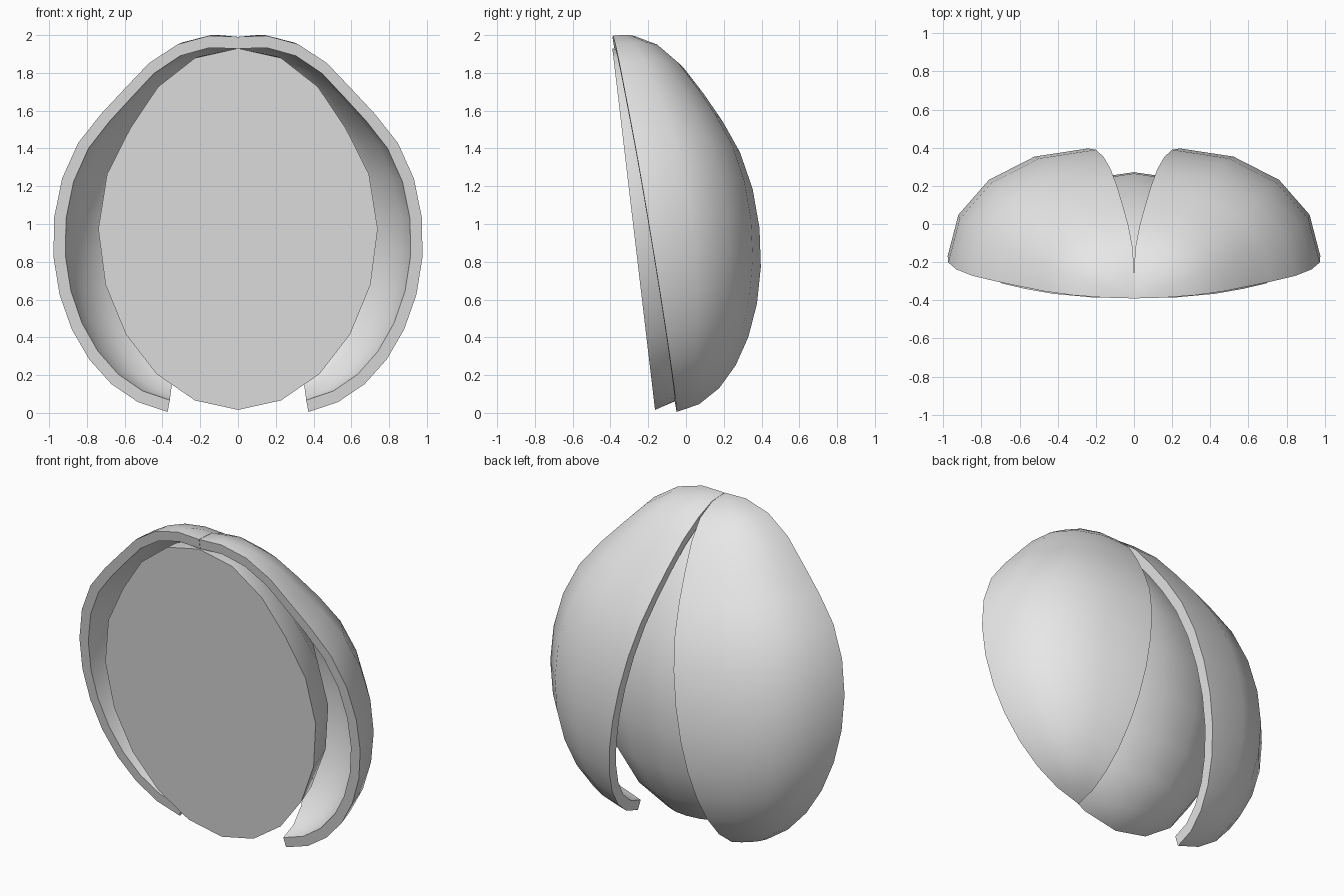
import bpy, bmesh, math
from mathutils import Vector

if "Cube" in bpy.data.objects:
    bpy.data.objects.remove(bpy.data.objects["Cube"])

grey = bpy.data.materials.new("plain grey")
grey.diffuse_color = (0.8, 0.8, 0.8, 1)
grey.use_nodes = True
grey.node_tree.nodes["Principled BSDF"].inputs["Base Color"].default_value = grey.diffuse_color


def shoulder(t, amount):
    """Radius factor: slightly flattened all round, more so at the upper shoulder."""
    d = (math.degrees(t) - 52) / 18
    return 1 - amount * math.exp(-d * d) - 0.01 * math.sin(2 * t) ** 2


def lune(bm, centre, axis, side, depth, sweep, rows, cols, dents):
    """Ellipsoid wedge: meridians from +axis to -axis, swept from side to depth."""
    top = bm.verts.new(centre + axis)
    bottom = bm.verts.new(centre - axis)
    lines = []
    for j in range(cols + 1):
        p = sweep * j / cols
        dent = dents[0] + (dents[1] - dents[0]) * j / cols
        out = side * math.cos(p) + depth * math.sin(p)
        ring = [bm.verts.new(centre + (axis * math.cos(t) + out * math.sin(t)) * shoulder(t, dent))
                for t in (math.pi * i / rows for i in range(1, rows))]
        lines.append([top] + ring + [bottom])
    for a, b in zip(lines, lines[1:]):
        bridge(bm, a, b)
    return lines


def bridge(bm, a, b):
    """Join two lines of vertices, dropping repeated corners at the poles."""
    for i in range(len(a) - 1):
        corners = list(dict.fromkeys((a[i], a[i + 1], b[i + 1], b[i])))
        if len(corners) > 2:
            bm.faces.new(corners)


def finish(bm, name):
    bmesh.ops.recalc_face_normals(bm, faces=bm.faces)
    mesh = bpy.data.meshes.new(name)
    bm.to_mesh(mesh)
    bm.free()
    mesh.materials.append(grey)
    ob = bpy.data.objects.new(name, mesh)
    bpy.context.collection.objects.link(ob)
    bpy.ops.object.select_all(action='DESELECT')
    ob.select_set(True)
    bpy.context.view_layer.objects.active = ob
    bpy.ops.object.shade_smooth_by_angle(angle=math.radians(40))
    return ob


# Inner body: half ellipsoid with a flat, leaning front
bm = bmesh.new()
lines = lune(bm, Vector((0, -0.277, 0.973)), Vector((0, -0.113, 0.957)),
             Vector((0.74, 0, 0)), Vector((0, 0.542, 0.064)),
             math.pi, 10, 8, (0.04, 0.04))
bm.faces.new(lines[0] + lines[-1][-2:0:-1])
finish(bm, "body")

# Wing covers: thick quarter ellipsoids, hinged at the top and spread apart
for name, s in (("right_wing_cover", 1), ("left_wing_cover", -1)):
    bm = bmesh.new()
    centre = Vector((s * 0.18, -0.22, 0.998))
    axis = Vector((s * -0.193, -0.17, 0.993))
    side = Vector((s * 0.778, 0.0, 0.14))
    depth = Vector((0, 0.595, 0.085))
    outer = lune(bm, centre, axis, side, depth, math.pi / 2, 15, 4, (0.058, 0.04))
    inner = lune(bm, centre, axis * 0.937, side * 0.92, depth * 0.89,
                 math.pi / 2, 15, 4, (0.058, 0.04))
    bridge(bm, outer[0], inner[0])      # front rim
    bridge(bm, outer[-1], inner[-1])    # edge along the gap
    for v in bm.verts:                  # covers meet at the middle
        v.co.x = s * max(0.001, s * v.co.x)
    finish(bm, name)
